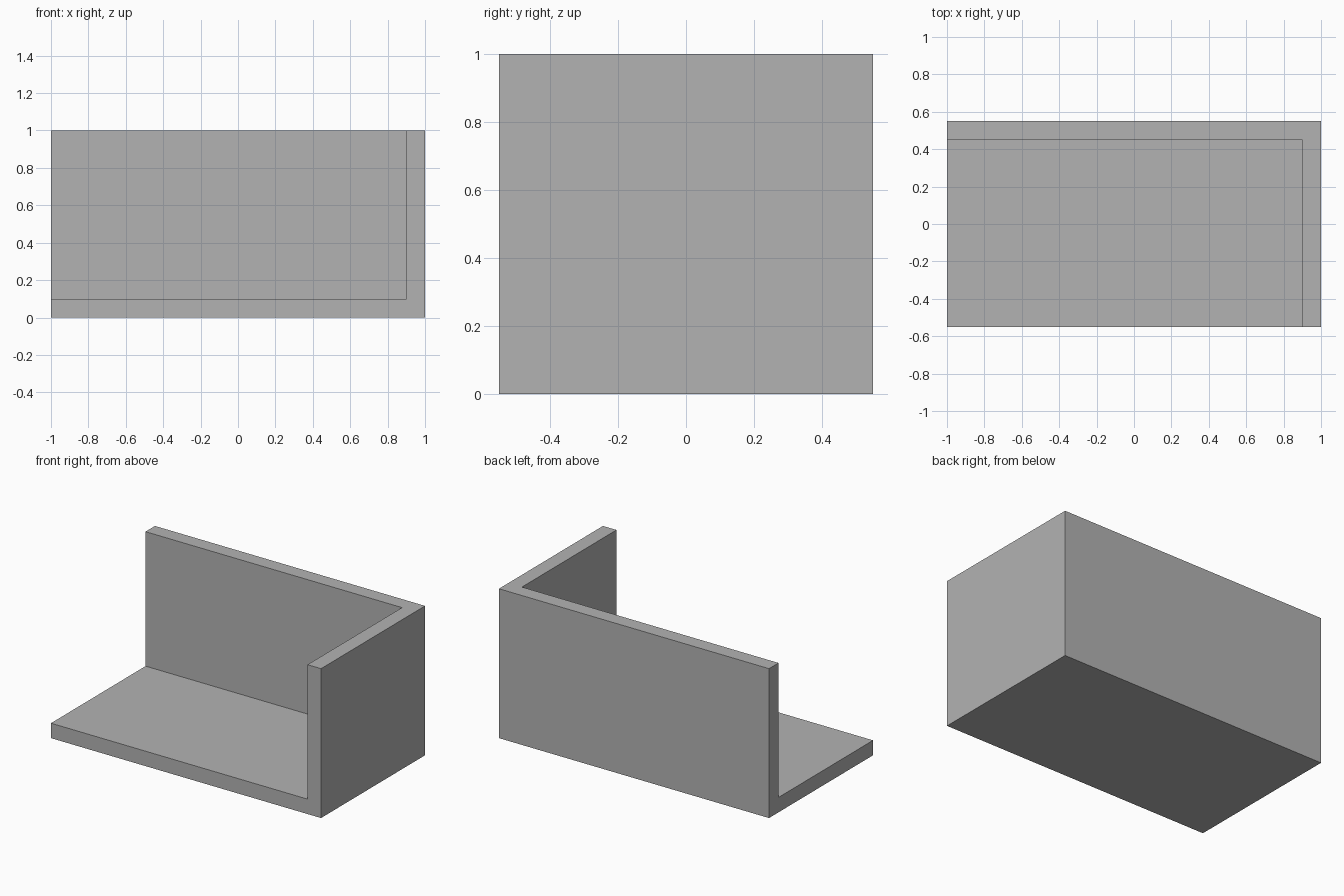
import bpy
from mathutils import Vector

default = bpy.data.objects.get("Cube")
if default:
    bpy.data.objects.remove(default, do_unlink=True)

WALL = 0.1
LOW = Vector((-1.0, -0.55, 0.0))
HIGH = Vector((1.0, 0.55, 1.0))

grey = bpy.data.materials.new("plain_grey")
grey.use_nodes = True
colour = (0.45, 0.45, 0.45, 1.0)
grey.diffuse_color = colour
grey.node_tree.nodes["Principled BSDF"].inputs["Base Color"].default_value = colour


def box(name, low, high):
    """Box spanning two opposite corners."""
    bpy.ops.mesh.primitive_cube_add(size=1, location=(low + high) / 2)
    obj = bpy.context.object
    obj.name = name
    obj.scale = high - low
    bpy.ops.object.transform_apply(location=False, rotation=False, scale=True)
    obj.data.materials.append(grey)
    return obj


# Outer block, hollowed to leave a floor, a back wall and a left end wall
shell = box("corner_tray", LOW, HIGH)
cutter = box("hollow_cutter",
             LOW + Vector((-WALL, -WALL, WALL)),
             HIGH + Vector((-WALL, -WALL, WALL)))
cutter.hide_render = True

cut = shell.modifiers.new("hollow", "BOOLEAN")
cut.operation = "DIFFERENCE"
cut.solver = "EXACT"
cut.object = cutter
bpy.context.view_layer.objects.active = shell
bpy.ops.object.modifier_apply(modifier=cut.name)
bpy.data.objects.remove(cutter, do_unlink=True)
